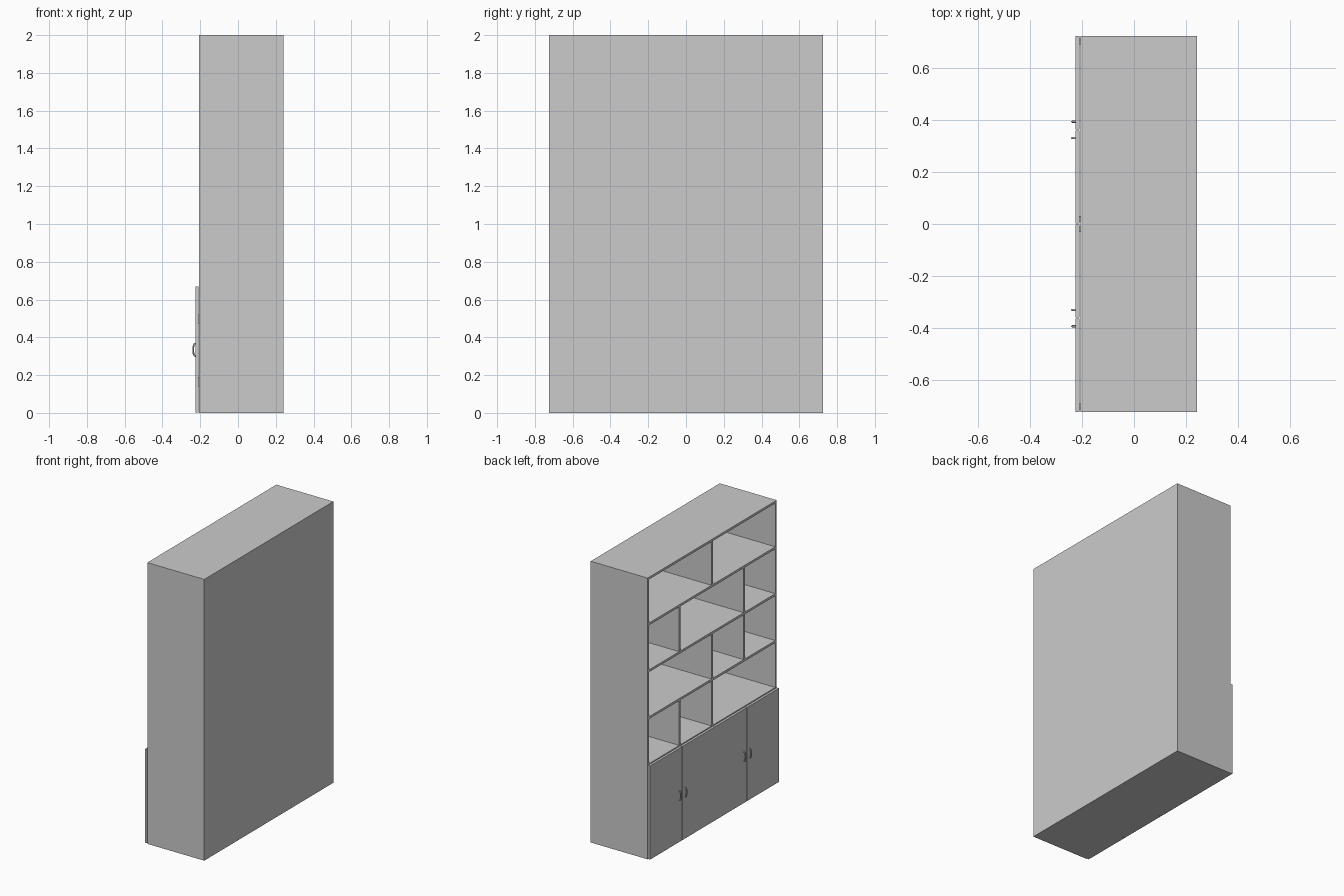
import bpy, math

if "Cube" in bpy.data.objects:
    bpy.data.objects.remove(bpy.data.objects["Cube"])

W, H, T = 0.725, 2.0, 0.016          # half width, height, board thickness
FRONT, BACK = -0.206, 0.242          # carcass depth range
PITCH = H / 6                        # shelf spacing
Q = W / 2                            # quarter bay width


def box(name, x0, x1, y0, y1, z0, z1):
    bpy.ops.mesh.primitive_cube_add(
        size=1, location=((x0 + x1) / 2, (y0 + y1) / 2, (z0 + z1) / 2))
    ob = bpy.context.object
    ob.name = name
    ob.scale = (x1 - x0, y1 - y0, z1 - z0)
    bpy.ops.object.transform_apply(location=False, rotation=False, scale=True)
    return ob


# outer carcass
for s, side in ((-1, "near"), (1, "far")):
    y = s * (W - T / 2)
    box(f"side_panel_{side}", FRONT, BACK, y - T / 2, y + T / 2, 0, H)
box("top_panel", FRONT, BACK, -W + T, W - T, H - T, H)
box("bottom_panel", FRONT, BACK, -W + T, W - T, 0, T)
box("back_panel", BACK - 0.004, BACK, -W + T, W - T, T, H - T)

# open shelves
for i in range(2, 6):
    z = PITCH * i
    box(f"shelf_{i - 1}", FRONT, BACK - 0.004, -W + T, W - T, z - T / 2, z + T / 2)

# staggered uprights, listed per row from the bottom, plus the cupboard divider
rows = {2: (Q, 0), 3: (0, -Q), 4: (Q, -Q), 5: (0,)}
for row, ys in rows.items():
    z0 = PITCH * row + T / 2
    z1 = H - T if row == 5 else PITCH * (row + 1) - T / 2
    for y in ys:
        box(f"upright_row_{row - 1}", FRONT, BACK - 0.004, y - T / 2, y + T / 2, z0, z1)
box("cupboard_divider", FRONT, BACK - 0.004, -T / 2, T / 2, T, 2 * PITCH - T / 2)

# four doors
DOOR_X0, DOOR_X1 = -0.225, -0.209
for i in range(4):
    y0 = -W + i * Q
    box(f"door_{i + 1}", DOOR_X0, DOOR_X1, y0 + 0.0015, y0 + Q - 0.0015, 0.003, 0.669)

# hinges bridging the gap between doors and carcass
for y in (-0.703, -0.02, 0.02, 0.703):
    for z in (0.165, 0.495):
        box("hinge", -0.213, -0.18, y - 0.011, y + 0.011, z - 0.025, z + 0.025)


# arched bar handles
def handle(y):
    cu = bpy.data.curves.new("door_handle", "CURVE")
    cu.dimensions = "3D"
    cu.bevel_depth = 0.0045
    cu.bevel_resolution = 2
    cu.use_fill_caps = True
    sp = cu.splines.new("POLY")
    n = 16
    sp.points.add(n)
    for k, p in enumerate(sp.points):
        a = math.pi * k / n
        p.co = (DOOR_X0 + 0.001 - 0.0135 * math.sin(a) ** 0.8, y,
                0.334 - 0.033 * math.cos(a), 1)
    bpy.context.collection.objects.link(bpy.data.objects.new("door_handle", cu))


for y in (-0.394, -0.331, 0.331, 0.394):
    handle(y)
